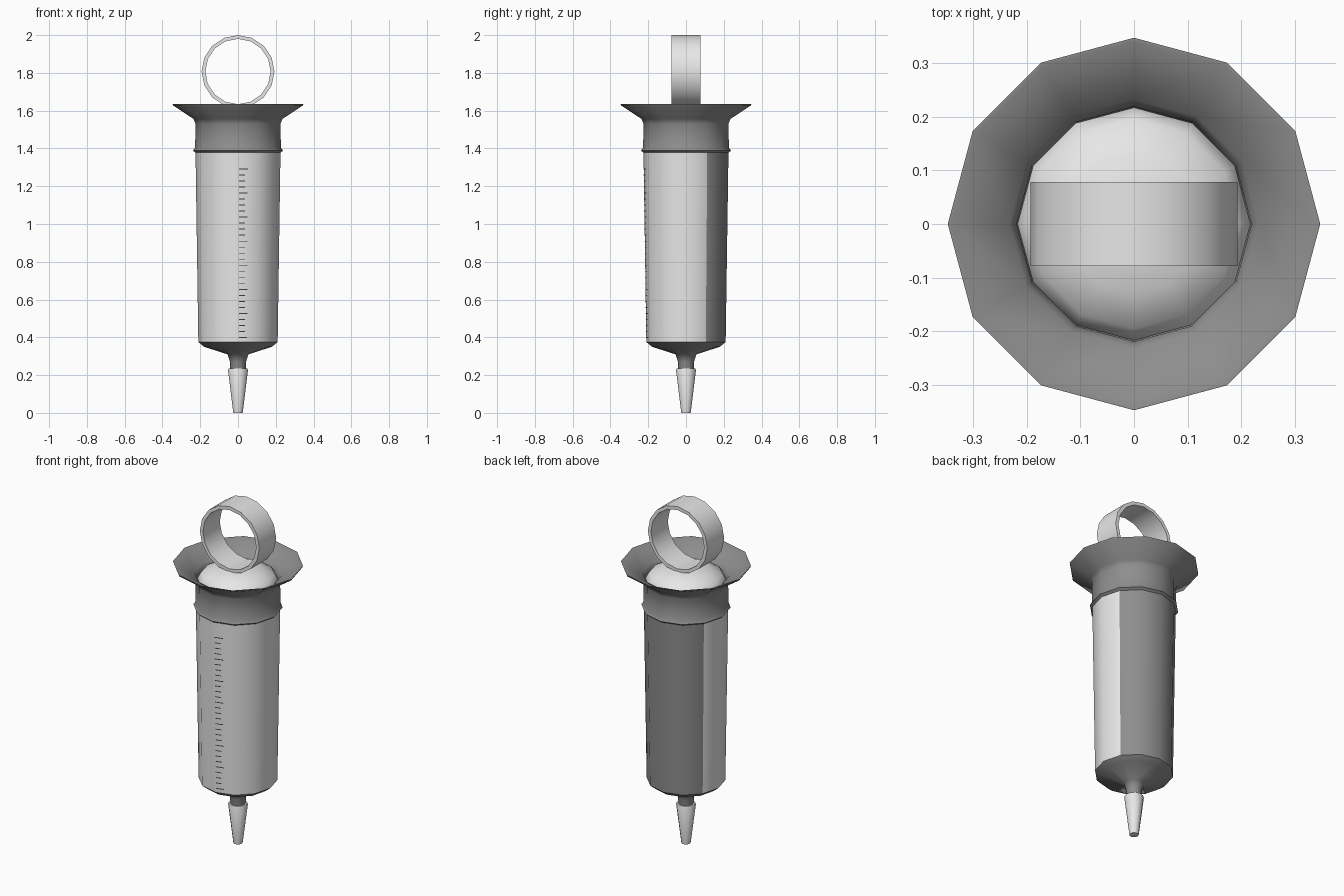
import bpy, bmesh, math

if "Cube" in bpy.data.objects:
    bpy.data.objects.remove(bpy.data.objects["Cube"])

SIDES = 12


def material(name, v):
    m = bpy.data.materials.new(name)
    m.diffuse_color = (v, v, v, 1)
    m.use_nodes = True
    m.node_tree.nodes["Principled BSDF"].inputs["Base Color"].default_value = m.diffuse_color
    return m


LIGHT = material("pale plastic", 0.8)
DARK = material("dark grey plastic", 0.27)
INK = material("black ink", 0.05)


def finish(name, bm, mats, angle=40):
    mesh = bpy.data.meshes.new(name)
    bm.to_mesh(mesh)
    bm.free()
    for m in mats:
        mesh.materials.append(m)
    mesh.shade_smooth()
    mesh.set_sharp_from_angle(angle=math.radians(angle))
    ob = bpy.data.objects.new(name, mesh)
    bpy.context.collection.objects.link(ob)
    return ob


def revolve(profile, sides=SIDES):
    """Lathe (radius, z) points, listed bottom-outside to top, around z."""
    bm = bmesh.new()
    rings = []
    for r, z in profile:
        n = 1 if r == 0 else sides
        rings.append([bm.verts.new((r * math.cos(2 * math.pi * i / sides),
                                    r * math.sin(2 * math.pi * i / sides), z)) for i in range(n)])
    for a, b in zip(rings, rings[1:]):
        for i in range(sides):
            j = (i + 1) % sides
            quad = [a[i % len(a)], a[j % len(a)], b[j % len(b)], b[i % len(b)]]
            bm.faces.new(list(dict.fromkeys(quad)))
    return bm


# barrel: pale front, dark back panel
Z0, Z1, R0, R1 = 0.375, 1.385, 0.21, 0.225
bm = revolve([(R0, Z0), (R1, Z1)])
for f in bm.faces:
    f.material_index = 1 if f.calc_center_median().y > 0.1 else 0
finish("barrel", bm, [LIGHT, DARK])

# nose below the barrel
finish("nose", revolve([(0.04, 0.2), (0.042, 0.27), (0.055, 0.31), (0.18, 0.35), (R0, Z0)]), [DARK], 60)

# collar with small lip and flared finger flange
finish("collar_flange", revolve([
    (0.222, 1.375), (0.238, 1.388), (0.227, 1.405), (0.225, 1.53), (0.235, 1.556),
    (0.344, 1.628), (0.347, 1.636), (0.34, 1.636), (0.232, 1.575), (0.219, 1.55), (0.217, 1.48)]),
    [DARK], 60)

# domed plunger head
finish("plunger_head", revolve([(0.217, 1.5), (0.217, 1.545), (0.195, 1.58),
                                (0.13, 1.61), (0.06, 1.624), (0, 1.627)]), [LIGHT])

# thumb ring, lathed then turned so its axis runs along y
bm = revolve([(0.173, -0.078), (0.193, -0.078), (0.193, 0.078),
              (0.173, 0.078), (0.173, -0.078)], 16)
bmesh.ops.remove_doubles(bm, verts=bm.verts, dist=1e-5)
for v in bm.verts:
    x, y, z = v.co
    v.co = (x, -z, y + 1.807)
finish("thumb_ring", bm, [LIGHT])

# tip cap
finish("tip_cap", revolve([(0, 0), (0.025, 0), (0.053, 0.228), (0.05, 0.234), (0.038, 0.234)]), [LIGHT])

# thin scale ticks on the face right of the front edge
bm = bmesh.new()
for i in range(29):
    zc = 0.4 + i * 0.0318
    width = 0.46 if i % 4 == 0 else 0.34
    corners = []
    for t, z in ((0.04, zc - 0.0025), (width, zc - 0.0025), (width, zc + 0.0025), (0.04, zc + 0.0025)):
        r = R0 + (R1 - R0) * (z - Z0) / (Z1 - Z0) + 0.002
        corners.append(bm.verts.new((t * r * 0.5, -r * (1 - t * (1 - math.cos(math.pi / 6))), z)))
    bm.faces.new(corners)
finish("scale_ticks", bm, [INK])
